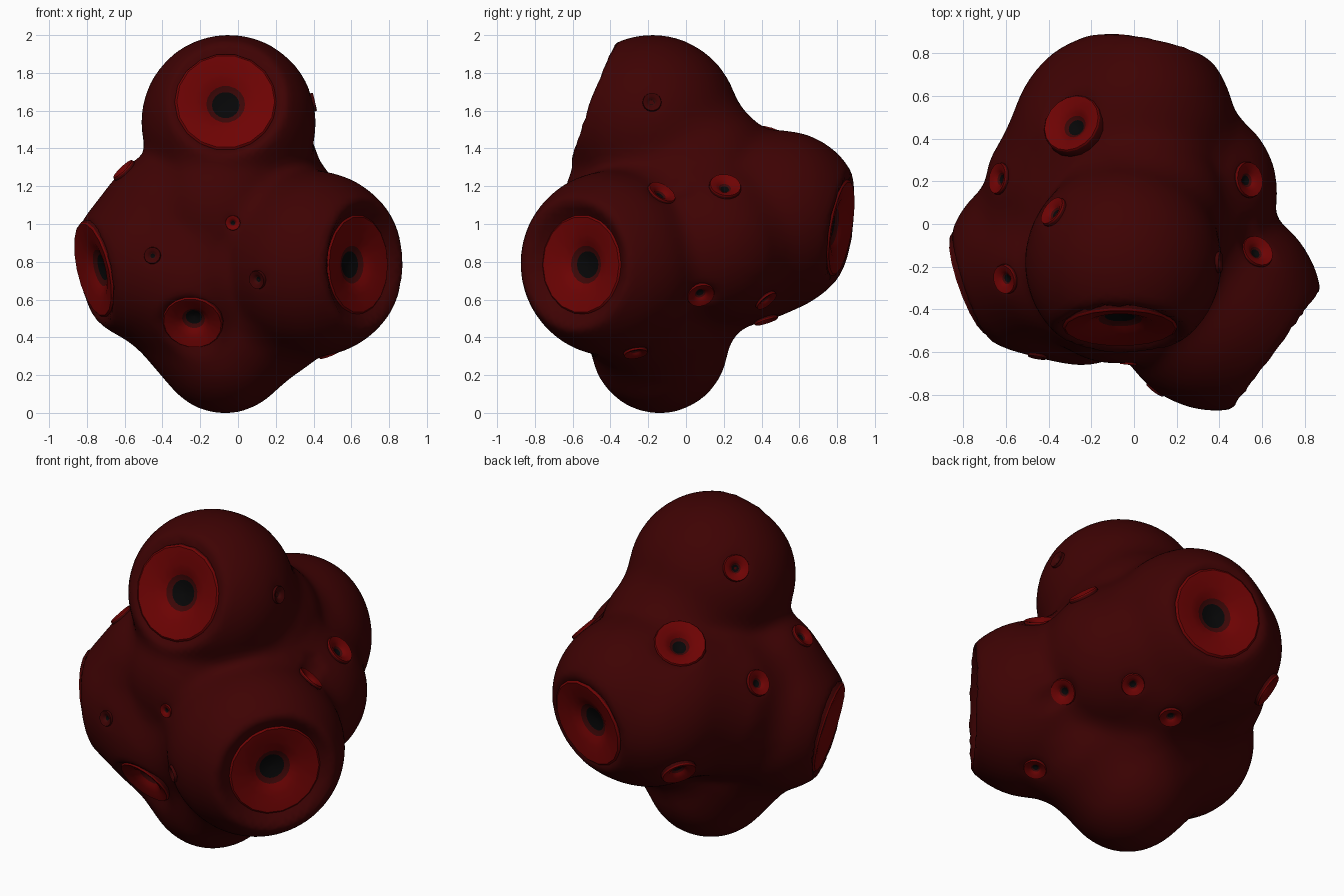
import bpy, bmesh, math
from mathutils import Vector as V

if "Cube" in bpy.data.objects:
    bpy.data.objects.remove(bpy.data.objects["Cube"])


def material(name, rgb):
    m = bpy.data.materials.new(name)
    m.diffuse_color = (*rgb, 1)
    m.use_nodes = True
    m.node_tree.nodes["Principled BSDF"].inputs["Base Color"].default_value = m.diffuse_color
    return m


SKIN = material("dark red skin", (0.048, 0.0007, 0.0009))
RING = material("bright red", (0.155, 0.0009, 0.001))
IRIS = material("maroon", (0.045, 0.002, 0.002))
PUPIL = material("black", (0.002, 0.002, 0.0022))

# Lobes of the lumpy body: centre, radius
LOBES = [(V(c), r) for c, r in [
    ((0.0, -0.06, 0.95), 0.56),      # core
    ((-0.07, -0.14, 0.36), 0.36),    # bottom
    ((0.14, -0.20, 0.54), 0.37),     # bottom right fill
    ((-0.22, -0.15, 0.55), 0.37),    # bottom left fill
    ((0.0, 0.04, 0.62), 0.30),       # bottom back fill
    ((0.05, 0.30, 0.77), 0.30),      # under the back
    ((-0.05, -0.18, 1.54), 0.46),    # top
    ((0.02, 0.08, 1.25), 0.41),      # neck behind the top
    ((-0.10, -0.28, 1.09), 0.37),    # chest
    ((0.39, -0.385, 0.79), 0.49),    # right front
    ((-0.45, -0.18, 0.80), 0.43),    # left
    ((-0.38, -0.20, 1.05), 0.33),    # left shoulder
    ((-0.02, 0.41, 1.00), 0.48),     # back
    ((-0.15, 0.48, 0.99), 0.39),     # back left corner
    ((0.04, 0.50, 1.05), 0.41),      # back upper corner
    ((0.02, 0.55, 1.12), 0.34),      # back upper rim
    ((-0.22, 0.39, 1.08), 0.35),     # under the upper back eye
    ((-0.28, 0.15, 0.97), 0.42),     # left back fill
    ((0.25, 0.15, 0.90), 0.42),      # right back fill
    ((-0.25, -0.28, 0.70), 0.38),    # lower front fill
]]


def body_distance(p, k=0.08):
    d = 9.0
    for c, r in LOBES:
        e = (p - c).length - r
        h = max(k - abs(d - e), 0) / k
        d = min(d, e) - h * h * k / 4
    return d


def gradient(p, e=0.01):
    return V([body_distance(p + a) - body_distance(p - a)
              for a in (V((e, 0, 0)), V((0, e, 0)), V((0, 0, e)))]).normalized()


# Large eyes: centre, facing direction, radius
eyes = [(V(c), V(n).normalized(), r, True) for c, n, r in [
    ((-0.065, -0.48, 1.645), (0, -0.946, 0.32), 0.27),
    ((0.63, -0.55, 0.785), (0.79, -0.61, 0), 0.265),
    ((-0.76, -0.28, 0.76), (-0.92, -0.33, -0.22), 0.26),
    ((0.085, 0.815, 0.98), (0.22, 0.96, -0.16), 0.26),
    ((-0.24, -0.55, 0.48), (-0.12, -0.82, -0.55), 0.16),
    ((-0.29, 0.47, 1.43), (-0.42, 0.40, 0.80), 0.145),
]]

# Small eyes and closed dimples, dropped on to the skin: place, radius, is open
for c, r, is_open in [
    ((-0.61, -0.26, 1.29), 0.07, True),
    ((-0.56, 0.20, 1.14), 0.075, True),
    ((-0.34, 0.03, 1.73), 0.075, True),
    ((0.59, -0.12, 1.18), 0.08, True),
    ((0.50, 0.20, 1.16), 0.085, True),
    ((0.58, 0.08, 0.62), 0.075, True),
    ((0.36, 0.42, 0.60), 0.065, True),
    ((0.10, 0.44, 0.44), 0.065, True),
    ((0.47, -0.28, 0.38), 0.065, True),
    ((-0.42, 0.66, 0.74), 0.10, True),
    ((-0.03, -0.60, 1.01), 0.04, True),
    ((-0.45, -0.60, 0.83), 0.045, False),
    ((0.12, -0.75, 0.71), 0.05, False),
    ((0.42, -0.18, 1.65), 0.05, False),
]:
    p = V(c)
    for _ in range(8):
        p = p - gradient(p) * body_distance(p)
    eyes.append((p, gradient(p), r, is_open))


def carved_distance(p):
    d = body_distance(p)
    if d > 0.2:
        return d
    for c, n, r, _ in eyes:
        q = p - c
        if q.length > 2.2 * r:
            continue
        h = q.dot(n)
        rho = (q - n * h).length
        if rho < r:     # socket
            d = max(d, 0.6 * (h + 0.62 * r * (1 - rho / r)))
        else:           # sloped margin
            d = max(d, 0.6 * (h - 0.85 * (rho - r)))
    return d


def finish(bm, name, mats, angle):
    bmesh.ops.recalc_face_normals(bm, faces=bm.faces)
    me = bpy.data.meshes.new(name)
    bm.to_mesh(me)
    bm.free()
    for m in mats:
        me.materials.append(m)
    ob = bpy.data.objects.new(name, me)
    bpy.context.collection.objects.link(ob)
    bpy.ops.object.select_all(action='DESELECT')
    ob.select_set(True)
    bpy.context.view_layer.objects.active = ob
    bpy.ops.object.shade_smooth_by_angle(angle=math.radians(angle))
    return ob


# Body: a sphere shrunk on to the carved lobes
def make_body():
    mid = V((0, -0.05, 0.9))
    bm = bmesh.new()
    bmesh.ops.create_icosphere(bm, subdivisions=6, radius=1)
    for v in bm.verts:
        ray = v.co.normalized()
        t = 1.25
        for _ in range(40):
            d = carved_distance(mid + ray * t)
            if d < 0.002 or t < 0.2:
                break
            t -= d * 0.95
        v.co = mid + ray * t
    bmesh.ops.smooth_vert(bm, verts=bm.verts, factor=0.5,
                          use_axis_x=True, use_axis_y=True, use_axis_z=True)
    finish(bm, "lumpy_body", [SKIN], 80)


# Eye: a turned bowl with skirt, ring, iris and pupil
def make_eye(name, c, n, r, is_open, sides=18):
    dep = (0.22 if r > 0.2 else 0.38) * r
    lift = 0.01
    profile = [(1.04 * r, -0.04), (r, 0.002), (0.96 * r, lift), (0.62 * r, lift - 0.25 * dep),
               (0.46 * r, lift - 0.55 * dep), (0.38 * r, lift - 0.75 * dep),
               (0.27 * r, lift - dep), (0.03 * r, lift - 1.2 * dep)]
    bands = [0, 1, 1, 1, 1, 2, 3] if is_open else [0, 0, 0, 0, 2, 2, 3]
    rot = n.to_track_quat('Z', 'Y')
    bm = bmesh.new()
    rings = []
    for rad, z in profile:
        rings.append([bm.verts.new(c + rot @ V((rad * math.cos(a), rad * math.sin(a), z)))
                      for a in (2 * math.pi * i / sides for i in range(sides))])
    for lo, hi, mat in zip(rings, rings[1:], bands):
        for i in range(sides):
            j = (i + 1) % sides
            bm.faces.new((lo[i], lo[j], hi[j], hi[i])).material_index = mat
    bm.faces.new(rings[-1]).material_index = 3
    ob = finish(bm, name, [SKIN, RING, IRIS, PUPIL], 40)
    # the bowl must face outwards
    if ob.data.polygons[-1].normal.dot(n) < 0:
        ob.data.flip_normals()


make_body()
for i, (c, n, r, is_open) in enumerate(eyes):
    kind = "large_eye" if r > 0.14 else "small_eye" if is_open else "dimple"
    make_eye(f"{kind}_{i + 1}", c, n, r, is_open)
